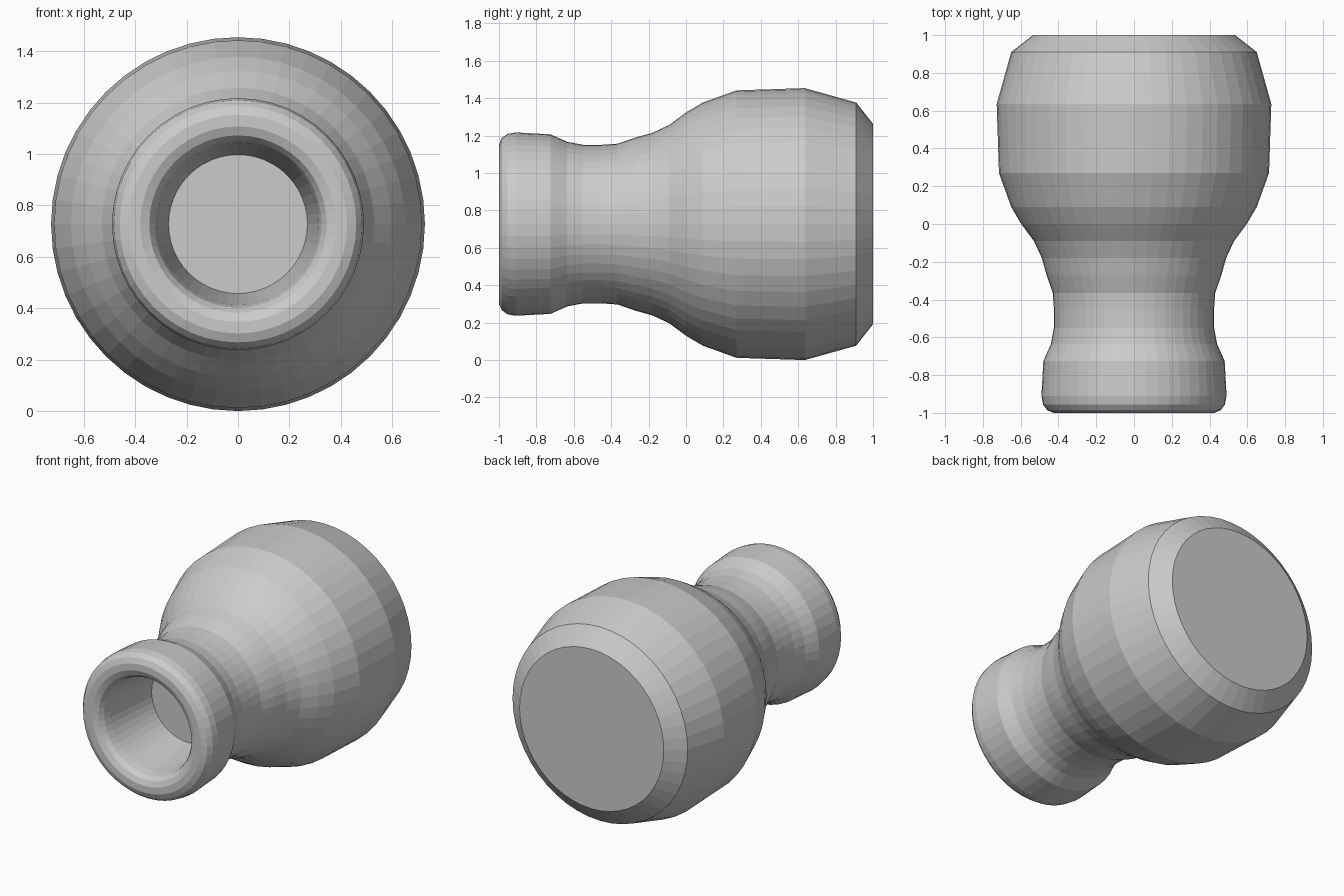
import bpy, bmesh, math

if "Cube" in bpy.data.objects:
    bpy.data.objects.remove(bpy.data.objects["Cube"])

SIDES = 48
AXIS_Z = 0.727

# single light grey finish
grey = bpy.data.materials.new("light grey")
grey.diffuse_color = (0.6, 0.6, 0.6, 1.0)
grey.use_nodes = True
grey.node_tree.nodes["Principled BSDF"].inputs["Base Color"].default_value = grey.diffuse_color

# half-profile as (y, radius): blind hole floor, rounded lip, neck, bulb, chamfered base
profile = [
    (-0.53, 0.27), (-0.91, 0.315), (-0.955, 0.325), (-0.985, 0.345),
    (-1.0, 0.38), (-1.0, 0.425), (-0.985, 0.46), (-0.955, 0.482),
    (-0.91, 0.49), (-0.725, 0.48), (-0.635, 0.44), (-0.55, 0.424),
    (-0.45, 0.424), (-0.365, 0.43), (-0.27, 0.463), (-0.18, 0.488),
    (-0.09, 0.53), (0.0, 0.597), (0.09, 0.65), (0.27, 0.715),
    (0.635, 0.727), (0.91, 0.65), (1.0, 0.535),
]

# turned body, lathed about the y axis
bm = bmesh.new()
rings = []
for y, r in profile:
    rings.append([
        bm.verts.new((r * math.cos(2 * math.pi * i / SIDES), y,
                      AXIS_Z + r * math.sin(2 * math.pi * i / SIDES)))
        for i in range(SIDES)])
for a, b in zip(rings, rings[1:]):
    for i in range(SIDES):
        j = (i + 1) % SIDES
        bm.faces.new((a[i], a[j], b[j], b[i]))

# hole floor and base cap
bm.faces.new(rings[0])
bm.faces.new(rings[-1])
bmesh.ops.recalc_face_normals(bm, faces=bm.faces)

mesh = bpy.data.meshes.new("turned_body")
bm.to_mesh(mesh)
bm.free()
mesh.materials.append(grey)
body = bpy.data.objects.new("turned_body", mesh)
bpy.context.collection.objects.link(body)
